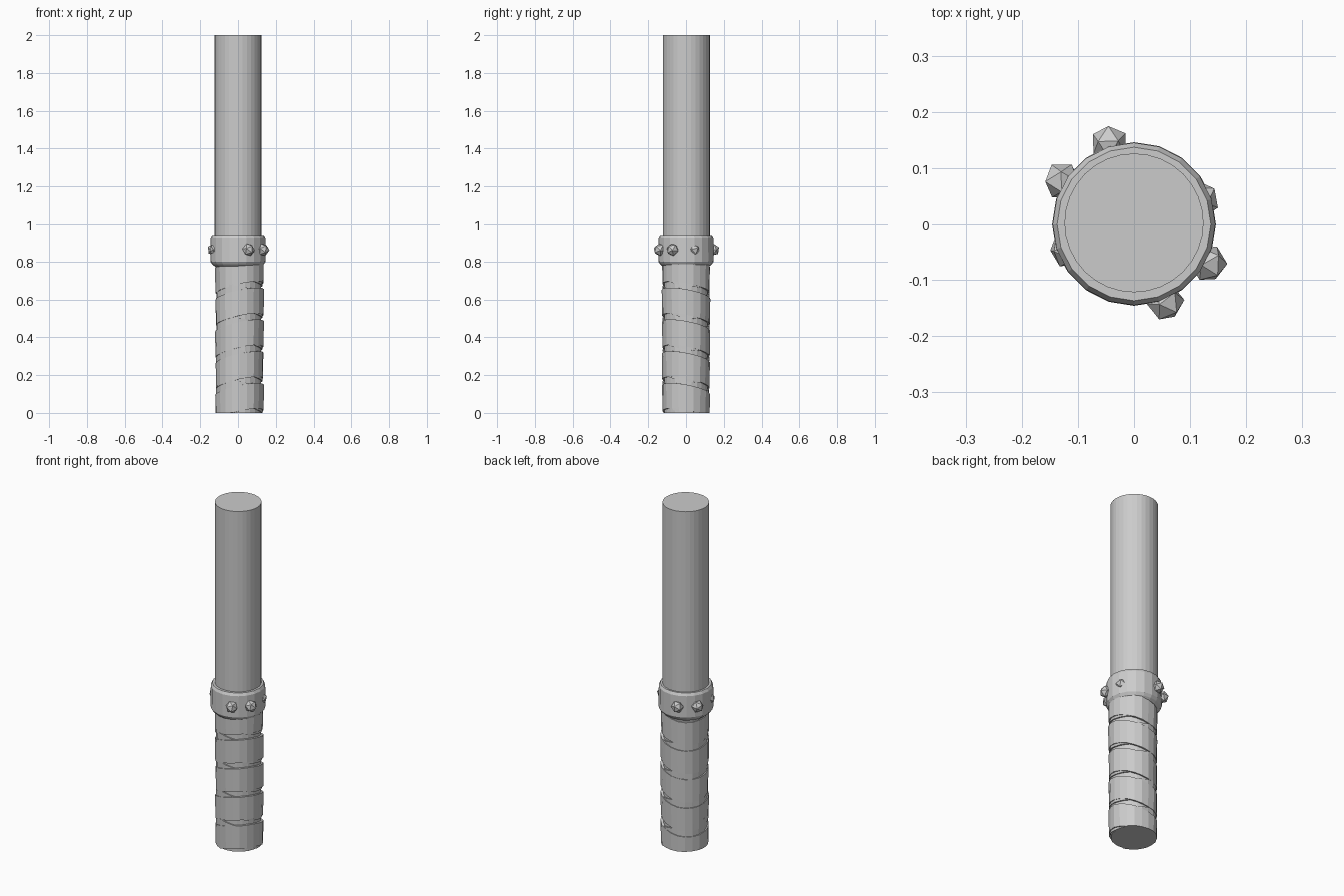
import bpy, bmesh, math, random
from mathutils import Matrix, Vector

if "Cube" in bpy.data.objects:
    bpy.data.objects.remove(bpy.data.objects["Cube"])

random.seed(4)


def finish(bm, name):
    bmesh.ops.recalc_face_normals(bm, faces=bm.faces)
    mesh = bpy.data.meshes.new(name)
    bm.to_mesh(mesh)
    bm.free()
    obj = bpy.data.objects.new(name, mesh)
    bpy.context.collection.objects.link(obj)
    return obj


def lathe(name, profile, sides, centre=(0, 0), closed=False, tilt=0, high=0, jitter=0):
    """Spin (radius, z) points; tilt raises the ring towards the angle 'high'."""
    bm = bmesh.new()
    rings = [[] for _ in profile]
    for i in range(sides):
        a = 2 * math.pi * i / sides
        dr = random.uniform(-jitter, jitter)
        for ring, (r, z) in zip(rings, profile):
            zz = max(0, z + tilt * math.cos(a - high))
            ring.append(bm.verts.new((centre[0] + (r + dr) * math.cos(a),
                                      centre[1] + (r + dr) * math.sin(a), zz)))
    pairs = list(zip(rings, rings[1:]))
    if closed:
        pairs.append((rings[-1], rings[0]))
    else:
        bm.faces.new(rings[0])
        bm.faces.new(rings[-1])
    for lo, hi in pairs:
        for i in range(sides):
            j = (i + 1) % sides
            bm.faces.new((lo[i], lo[j], hi[j], hi[i]))
    return finish(bm, name)


# Plain round shaft with a slimmer core under the wrapping
lathe("shaft", [(0.124, 0.82), (0.124, 2.0)], 32, (0, 0.002))
lathe("grip_core", [(0.117, 0.0), (0.117, 0.84)], 24, (0.006, 0))

# Bevelled collar
lathe("collar", [(0.118, 0.77), (0.136, 0.785), (0.146, 0.80),
                 (0.145, 0.925), (0.137, 0.94), (0.12, 0.94)], 20)


def band(name, z, width, radius, tilt, high):
    h = width / 2
    prof = [(0.10, z - h), (radius - 0.001, z - h), (radius + 0.001, z + h), (0.10, z + h)]
    return lathe(name, prof, 20, (0.008, 0), True, tilt, high, 0.002)


# Two sets of slanted straps that cross each other down the grip
for i in range(5):
    z = 0.055 + 0.168 * i
    band(f"outer_wrap_{i}", z, 0.135, 0.127, 0.036, math.radians(-40))
for i in range(5):
    z = 0.085 + 0.168 * i
    band(f"inner_wrap_{i}", z, 0.125, 0.123, 0.03, math.radians(-140))

# Faceted studs around the collar; the two between each pair sit deeper
for i, (angle, dist) in enumerate([(107, 0.15), (149, 0.15), (201, 0.126),
                                   (-68, 0.15), (-28, 0.15), (20, 0.126)]):
    bm = bmesh.new()
    bmesh.ops.create_icosphere(bm, subdivisions=1, radius=0.034)
    a = math.radians(angle)
    spin = Matrix.Rotation(a, 4, 'Z') @ Matrix.Rotation(0.5 + i, 4, 'X')
    bm.transform(Matrix.Translation(Vector((dist * math.cos(a), dist * math.sin(a), 0.862))) @ spin)
    finish(bm, f"collar_stud_{i}")
